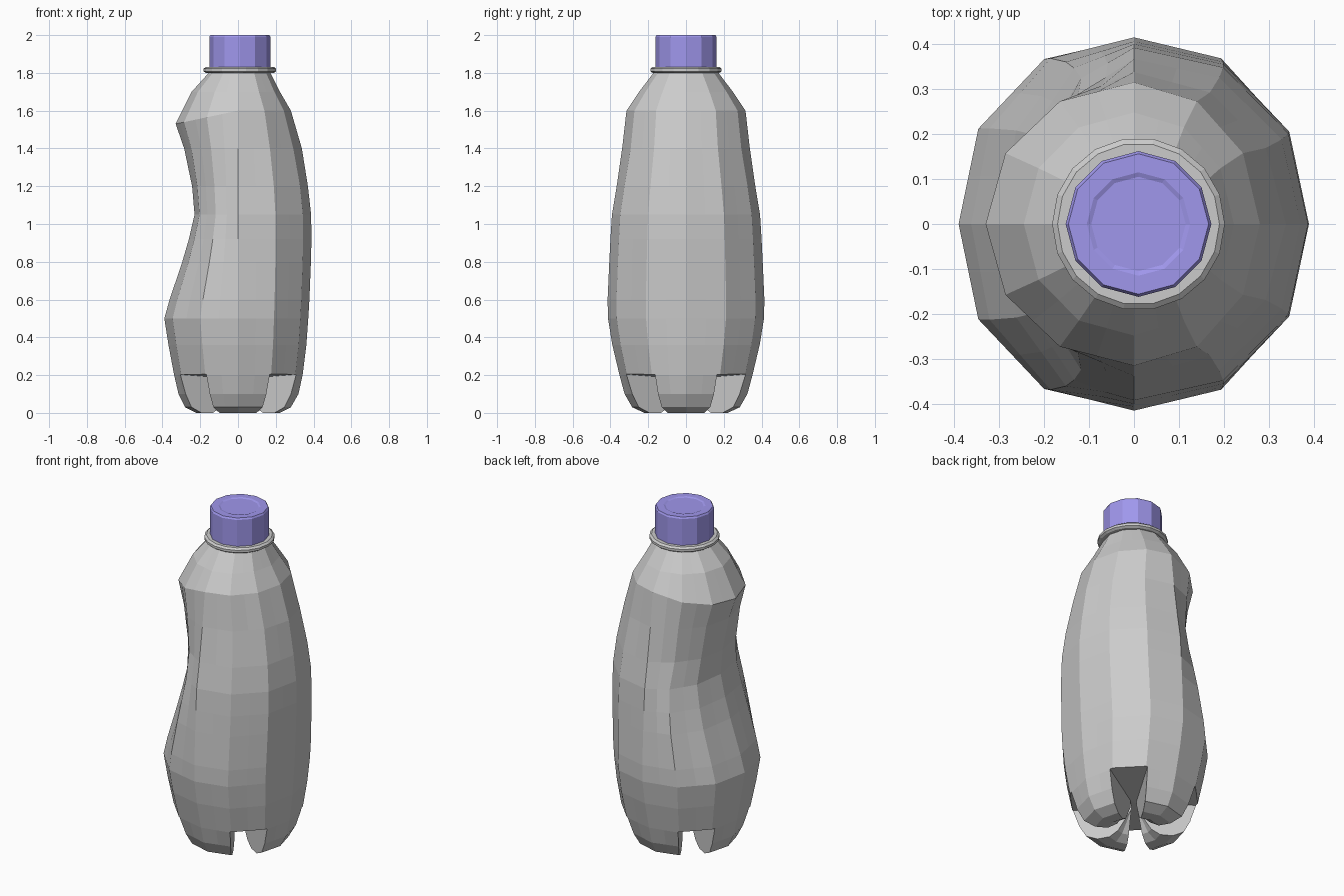
import bpy, bmesh, math

if "Cube" in bpy.data.objects:
    bpy.data.objects.remove(bpy.data.objects["Cube"])

# (height, left reach, right reach, half depth)
ROWS = [
    (0.15, 0.02, 0.02, 0.02), (0.03, 0.10, 0.10, 0.10), (0.00, 0.15, 0.15, 0.15),
    (0.00, 0.22, 0.22, 0.22), (0.03, 0.28, 0.28, 0.285), (0.10, 0.315, 0.32, 0.325),
    (0.20, 0.338, 0.342, 0.352), (0.36, 0.368, 0.362, 0.39), (0.50, 0.39, 0.372, 0.413),
    (0.60, 0.362, 0.378, 0.415), (0.80, 0.295, 0.386, 0.406), (0.92, 0.26, 0.389, 0.40),
    (1.05, 0.23, 0.387, 0.392), (1.20, 0.243, 0.37, 0.367), (1.40, 0.285, 0.338, 0.338),
    (1.60, 0.33, 0.28, 0.315), (1.70, 0.245, 0.222, 0.248), (1.80, 0.155, 0.172, 0.172),
    (1.83, 0.14, 0.16, 0.15),
]
SIDES = 12


def loft(name, rings):
    """Closed skin through equal-sized rings of points."""
    bm = bmesh.new()
    loops = [[bm.verts.new(p) for p in r] for r in rings]
    n = len(loops[0])
    for a, b in zip(loops, loops[1:]):
        for i in range(n):
            j = (i + 1) % n
            bm.faces.new((a[i], a[j], b[j], b[i]))
    bm.faces.new(loops[0][::-1])
    bm.faces.new(loops[-1])
    bmesh.ops.recalc_face_normals(bm, faces=bm.faces)
    me = bpy.data.meshes.new(name)
    bm.to_mesh(me)
    bm.free()
    ob = bpy.data.objects.new(name, me)
    bpy.context.collection.objects.link(ob)
    return ob


def circle_rings(profile, sides, cx=0.01):
    return [[(cx + r * math.cos(math.tau * i / sides), r * math.sin(math.tau * i / sides), z)
             for i in range(sides)] for r, z in profile]


def body_ring(z, left, right, depth):
    corners = []
    # the hand grip pulls in the left flank around mid height
    pinch = 0.12 * max(0, 1 - abs(z - 1.2) / 0.35)
    for i in range(SIDES):
        a = math.tau * i / SIDES
        c, s = math.cos(a), math.sin(a)
        full = 1.025 if i % 3 and 0.15 < z < 1.3 else 1.0
        y = s * depth * full
        if c < -0.1:
            y *= 1 - pinch
        # the shoulder edge dips on the gripped side
        dip = 0.07 * max(0, -c) if z == 1.60 else 0
        corners.append((c * (right if c > 0 else left) * full, y, z - dip))
    ring = []
    for i, p in enumerate(corners):
        q = corners[(i + 1) % SIDES]
        ring += [p, tuple((u + v) / 2 for u, v in zip(p, q))]
    return ring


# body
body = loft("bottle_body", [body_ring(*r) for r in ROWS])

# four wedge-shaped grooves that leave four feet
for angle in (45, 135, 225, 315):
    rings = []
    for r, top in ((0.0, 0.18), (0.35, 0.205), (0.6, 0.22)):
        w = 0.012 + 0.27 * r
        rings.append([(r, -w, -0.05), (r, w, -0.05), (r, w, top), (r, -w, top)])
    cutter = loft("groove_cutter", rings)
    cutter.rotation_euler.z = math.radians(angle)
    cutter.hide_render = True
    bpy.context.view_layer.update()
    mod = body.modifiers.new("groove", 'BOOLEAN')
    mod.operation = 'DIFFERENCE'
    mod.solver = 'EXACT'
    mod.object = cutter
    bpy.context.view_layer.objects.active = body
    bpy.ops.object.modifier_apply(modifier=mod.name)
    bpy.data.objects.remove(cutter)

# collar under the cap
loft("neck_collar", circle_rings(
    [(0.155, 1.80), (0.18, 1.80), (0.192, 1.808), (0.192, 1.822), (0.18, 1.832), (0.15, 1.832)], 18))

# cap with a shallow dished top
cap = loft("cap", circle_rings(
    [(0.155, 1.825), (0.162, 1.83), (0.162, 1.99), (0.156, 2.0), (0.115, 2.0), (0.105, 1.996),
     (0.06, 1.996)], SIDES))
mat = bpy.data.materials.new("cap_violet")
mat.diffuse_color = (0.35, 0.31, 0.84, 1)
mat.use_nodes = True
mat.node_tree.nodes["Principled BSDF"].inputs["Base Color"].default_value = mat.diffuse_color
cap.data.materials.append(mat)
